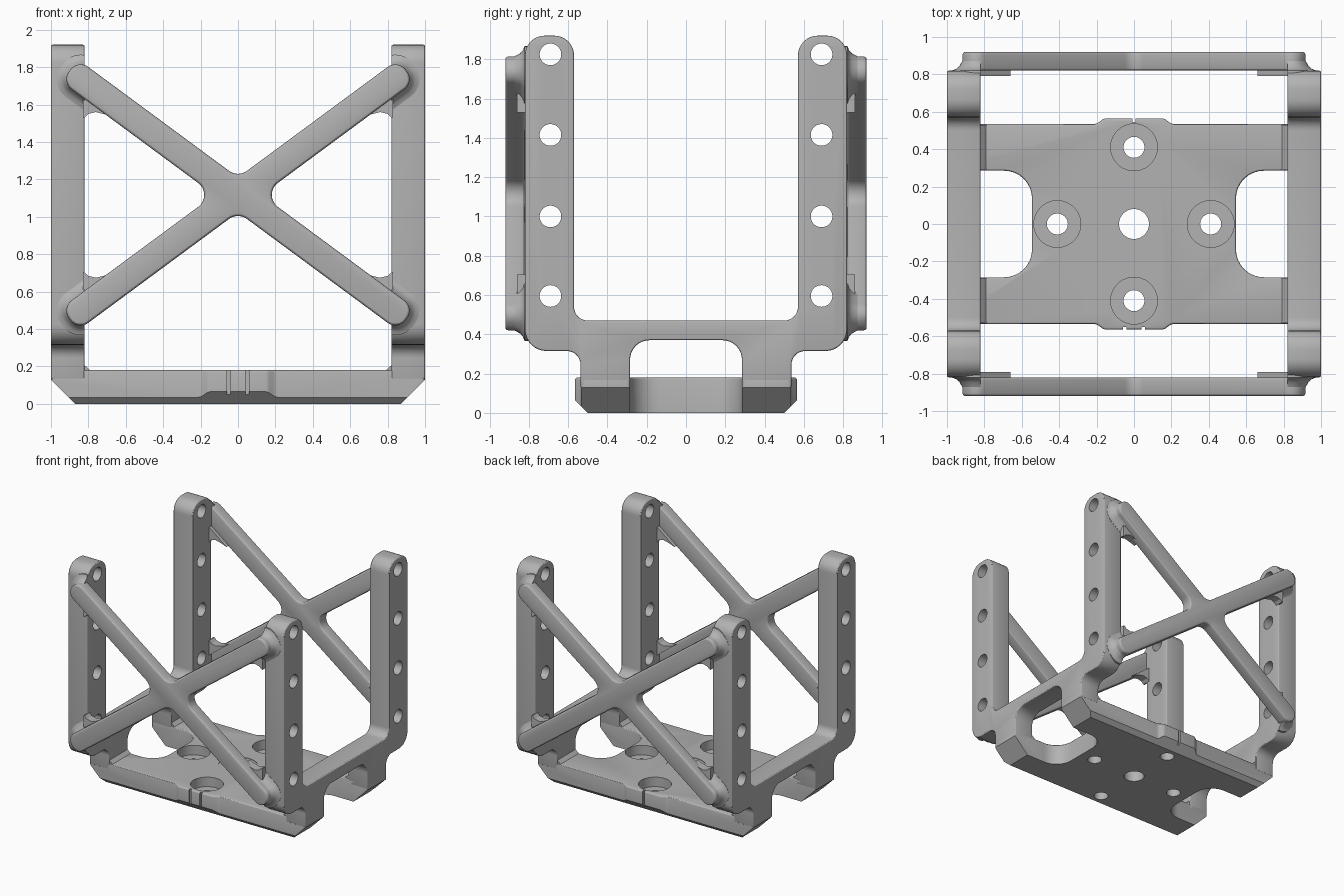
import bpy, bmesh
from math import sin, cos, tan, atan2, hypot, pi
from mathutils import Vector

cube = bpy.data.objects.get("Cube")
if cube:
    bpy.data.objects.remove(cube, do_unlink=True)

grey = bpy.data.materials.new("machined_grey")
grey.use_nodes = True
grey.diffuse_color = (0.45, 0.45, 0.45, 1)
grey.node_tree.nodes["Principled BSDF"].inputs["Base Color"].default_value = grey.diffuse_color


def place(axis, a, b, t):
    return {"x": (t, a, b), "y": (a, t, b), "z": (a, b, t)}[axis]


def rounded(points, segs=8):
    """Turn corners (a, b, radius) into a filleted outline."""
    out = []
    for i, (a, b, r) in enumerate(points):
        p = Vector((a, b))
        if r == 0:
            out.append(p)
            continue
        u = (Vector(points[i - 1][:2]) - p).normalized()
        v = (Vector(points[(i + 1) % len(points)][:2]) - p).normalized()
        half = u.angle(v) / 2
        centre = p + (u + v).normalized() * (r / sin(half))
        start, end = p + u * (r / tan(half)) - centre, p + v * (r / tan(half)) - centre
        a0, a1 = atan2(start.y, start.x), atan2(end.y, end.x)
        sweep = (a1 - a0 + pi) % (2 * pi) - pi
        for k in range(segs + 1):
            t = a0 + sweep * k / segs
            out.append(centre + Vector((cos(t), sin(t))) * r)
    return out


def circle(a, b, r, n=40):
    return [(a + r * cos(2 * pi * k / n), b + r * sin(2 * pi * k / n)) for k in range(n)]


def rect(a0, a1, b0, b1):
    return [(a0, b0), (a1, b0), (a1, b1), (a0, b1)]


def loft(name, axis, stacks):
    """Each stack is a list of (outline, position) rings, skinned and capped."""
    bm = bmesh.new()
    for stack in stacks:
        rings = [[bm.verts.new(place(axis, p[0], p[1], t)) for p in ring] for ring, t in stack]
        bm.faces.new(rings[0])
        bm.faces.new(rings[-1])
        for lo, hi in zip(rings, rings[1:]):
            for i in range(len(lo)):
                bm.faces.new((lo[i - 1], lo[i], hi[i], hi[i - 1]))
    bmesh.ops.recalc_face_normals(bm, faces=bm.faces)
    mesh = bpy.data.meshes.new(name)
    bm.to_mesh(mesh)
    bm.free()
    mesh.materials.append(grey)
    obj = bpy.data.objects.new(name, mesh)
    bpy.context.collection.objects.link(obj)
    return obj


def prism(name, axis, outline, t0, t1):
    return loft(name, axis, [[(outline, t0), (outline, t1)]])


def apply_modifiers(obj):
    bpy.context.view_layer.update()
    graph = bpy.context.evaluated_depsgraph_get()
    mesh = bpy.data.meshes.new_from_object(obj.evaluated_get(graph))
    obj.modifiers.clear()
    obj.data = mesh


def bevel(obj, width):
    m = obj.modifiers.new("edge_round", "BEVEL")
    m.width, m.segments, m.limit_method = width, 3, "ANGLE"
    m.use_clamp_overlap = False
    apply_modifiers(obj)


def cut(obj, cutter, operation="DIFFERENCE"):
    m = obj.modifiers.new("cut", "BOOLEAN")
    m.object, m.operation, m.solver = cutter, operation, "EXACT"
    apply_modifiers(obj)
    bpy.data.objects.remove(cutter, do_unlink=True)


def smooth(obj):
    bpy.ops.object.select_all(action="DESELECT")
    obj.select_set(True)
    bpy.context.view_layer.objects.active = obj
    bpy.ops.object.shade_smooth_by_angle(angle=0.5)


# Base plate outline: one quarter, mirrored round
quarter = [(1, 0.285, 0), (1, 0.535, 0), (0.2, 0.535, 0), (0.16, 0.565, 0)]
notch = [(0.545, -0.285, 0.15), (0.545, 0.285, 0.15)]
right = notch + quarter
left = [(-x, -y, r) for x, y, r in right]
mirror_q = lambda pts, sx, sy: [(x * sx, y * sy, r) for x, y, r in reversed(pts)]
outline = right + mirror_q(quarter, -1, 1) + left + mirror_q(quarter, 1, -1)
plate = prism("base_plate", "z", rounded(outline), -0.03, 0.18)
bevel(plate, 0.012)

# Chamfered underside
cut(plate, prism("end_chamfer", "y", [(-0.87, 0), (0.87, 0), (1.07, 0.2), (-1.07, 0.2)], -0.7, 0.7), "INTERSECT")
cut(plate, prism("side_chamfer", "x", [(-0.49, -0.01), (0.49, -0.01), (0.7, 0.2), (-0.7, 0.2)], -1.1, 1.1), "INTERSECT")

# Counterbored holes and the centre hole
spots = [(0.41, 0), (-0.41, 0), (0, 0.41), (0, -0.41)]
drill = lambda x, y, r, z: [(circle(x, y, r), z), (circle(x, y, r), 0.3)]
cut(plate, loft("counterbores", "z", [drill(x, y, 0.125, 0.1) for x, y in spots] + [drill(0, 0, 0.15, 0.176)]))
cut(plate, loft("through_holes", "z", [drill(x, y, 0.056, -0.1) for x, y in spots] + [drill(0, 0, 0.08, -0.1)]))

# Index slots on the front and back bosses
slots = [(-0.05, -0.6, -0.55), (0.05, -0.6, -0.55), (0, 0.545, 0.6)]
cut(plate, loft("index_slots", "z", [[(rect(x - 0.009, x + 0.009, y0, y1), z) for z in (0.04, 0.3)]
                                     for x, y0, y1 in slots]))
smooth(plate)

# Side frames: two posts, a cross bar and two legs
half = [(0.57, 0.47, 0.07), (0.57, 1.92, 0.1), (0.82, 1.92, 0.1), (0.82, 0.315, 0.11),
        (0.537, 0.315, 0.07), (0.537, 0.13, 0), (0.285, 0.13, 0), (0.285, 0.37, 0.1)]
profile = rounded(half + mirror_q(half, -1, 1))
for side, s in (("left", 1), ("right", -1)):
    frame = prism(side + "_frame", "x", profile, s * 0.82, s * 1.0)
    bevel(frame, 0.01)
    holes = [circle(y, z, 0.055) for y in (-0.69, 0.69) for z in (0.595, 1.0, 1.415, 1.825)]
    cut(frame, loft("post_holes", "x", [[(h, s * 0.7), (h, s * 1.1)] for h in holes]))
    smooth(frame)
    # Small ramps where the legs meet the plate
    for end, e in (("front", -1), ("back", 1)):
        ramp = [(s * 0.785, 0.175), (s * 0.83, 0.175), (s * 0.83, 0.215)]
        prism(f"{side}_{end}_leg_ramp", "y", ramp, e * 0.29, e * 0.53)

# Cross brace outline
W, DX, DZ, MID = 0.075, 0.84, 0.62, 1.117
A, L = atan2(DZ, DX), hypot(DX, DZ)
arms = (A, pi - A, pi + A, -A)
crotches = [(0, W / cos(A)), (-W / sin(A), 0), (0, -W / cos(A)), (W / sin(A), 0)]
cross = []
for t, (cx, cz) in zip(arms, crotches):
    d, n = Vector((cos(t), sin(t))), Vector((-sin(t), cos(t)))
    for k in (-W, W):
        p = d * (L + W) + n * k
        cross.append((p.x, p.y + MID, 0.068))
    cross.append((cx, cz + MID, 0.08))
cross = rounded(cross)


def flare_ring(t, grow):
    """Round-ended outline around the tip of one brace arm."""
    d, n = Vector((cos(t), sin(t))), Vector((-sin(t), cos(t)))
    w = W + grow
    pts = []
    for along, k, r in ((L - 0.4, -w, 0), (L + w, -w, w * 0.9), (L + w, w, w * 0.9), (L - 0.4, w, 0)):
        p = d * along + n * k
        pts.append((p.x, p.y + MID, r))
    return rounded(pts)


web = [(0.83, 1.66), (0.66, 1.53), (0.70, 1.545), (0.76, 1.56), (0.80, 1.55), (0.82, 1.53), (0.83, 1.53)]
for end, e in (("front", -1), ("back", 1)):
    brace = prism(end + "_cross_brace", "y", cross, e * 0.82, e * 0.92)
    bevel(brace, 0.018)
    smooth(brace)
    for i, t in enumerate(arms):
        sx, sz = (1 if cos(t) > 0 else -1), (1 if sin(t) > 0 else -1)
        # Concave flare blending the arm into the post
        steps = [(0.05, 0.78), (0.05, 0.822), (0.03, 0.83), (0.014, 0.845), (0.004, 0.865), (-0.01, 0.89)]
        flare = loft(f"{end}_brace_flare_{i + 1}", "y", [[(flare_ring(t, g), e * y) for g, y in steps]])
        cut(flare, prism("flare_trim", "y", rect(sx * 0.82, sx * 0.998, 0, 2), -1, 1), "INTERSECT")
        smooth(flare)
        # Web in the corner between arm and post
        corner = [(sx * x, MID + sz * (z - MID)) for x, z in web]
        prism(f"{end}_brace_web_{i + 1}", "y", corner, e * 0.79, e * 0.86)
